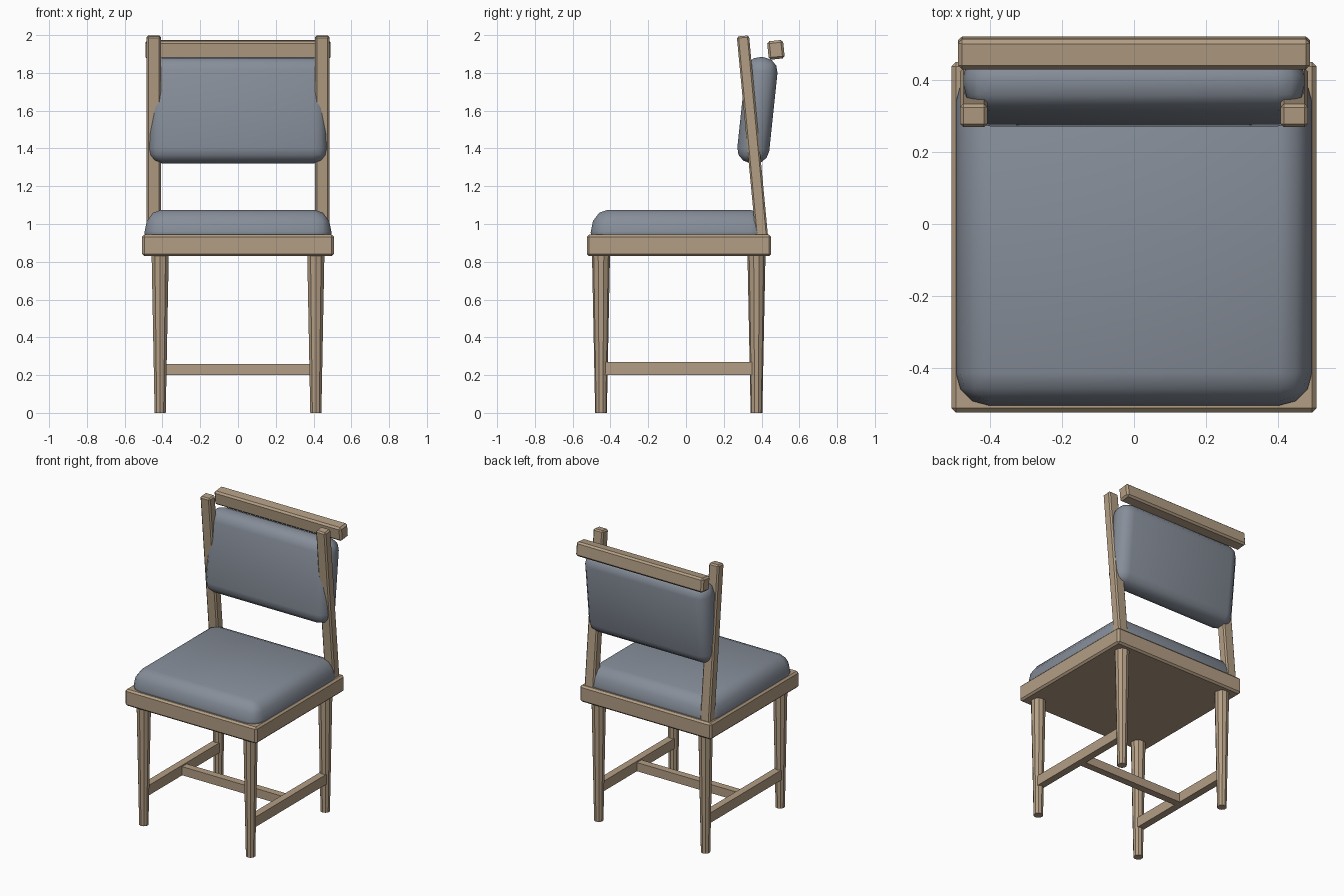
import bpy, bmesh
from math import radians
from mathutils import Matrix

if "Cube" in bpy.data.objects:
    bpy.data.objects.remove(bpy.data.objects["Cube"])


def material(name, rgb):
    m = bpy.data.materials.new(name)
    m.diffuse_color = (*rgb, 1)
    m.use_nodes = True
    m.node_tree.nodes["Principled BSDF"].inputs["Base Color"].default_value = m.diffuse_color
    return m


WOOD = material("wood", (0.45, 0.34, 0.23))
FABRIC = material("fabric", (0.24, 0.27, 0.32))
CY = -0.037  # centre of the seat in y


def finish(bm, name, mat, smooth=False):
    bmesh.ops.recalc_face_normals(bm, faces=bm.faces)
    for f in bm.faces:
        f.smooth = smooth
    me = bpy.data.meshes.new(name)
    bm.to_mesh(me)
    bm.free()
    me.materials.append(mat)
    ob = bpy.data.objects.new(name, me)
    bpy.context.collection.objects.link(ob)
    return ob


def box(name, size, loc, bevel, segments=1, tilt=0, mat=WOOD, z_scale=1, soft=False):
    """Bevelled box, tilted about x; soft boxes are smooth with a centre point per panel."""
    bm = bmesh.new()
    bmesh.ops.create_cube(bm, size=1)
    bmesh.ops.scale(bm, vec=size, verts=bm.verts)
    if bevel:
        bmesh.ops.bevel(bm, geom=bm.edges[:], offset=bevel, segments=segments,
                        profile=0.5, affect='EDGES')
    if soft:
        panels = sorted(bm.faces, key=lambda f: f.calc_area())[-2:]
        bmesh.ops.poke(bm, faces=panels)
    bmesh.ops.scale(bm, vec=(1, 1, z_scale), verts=bm.verts)
    ob = finish(bm, name, mat, soft)
    ob.location = loc
    ob.rotation_euler.x = radians(tilt)
    return ob


def leg(name, x, y):
    bm = bmesh.new()
    bmesh.ops.create_cone(bm, cap_ends=True, segments=10, radius1=0.031, radius2=0.048,
                          depth=0.85, matrix=Matrix.Translation((0, 0, 0.425)))
    finish(bm, name, WOOD).location = (x, y, 0)


# Seat frame and cushion
box("seat_frame", (1.015, 0.975, 0.115), (0, CY, 0.887), 0.012)
box("seat_cushion", (0.99, 0.935, 0.181), (0, CY, 0.955), 0.09, 3,
    mat=FABRIC, z_scale=1.33, soft=True)

# Legs, side stretchers and back posts
for side, s in (("left", -1), ("right", 1)):
    leg("front_leg_" + side, s * 0.412, -0.45)
    leg("back_leg_" + side, s * 0.412, 0.373)
    box("side_stretcher_" + side, (0.05, 0.82, 0.07), (s * 0.412, CY, 0.235), 0)
    box("back_post_" + side, (0.076, 0.065, 1.1), (s * 0.446, 0.353, 1.448), 0.009, tilt=5.4)

# Cross stretcher
box("cross_stretcher", (0.80, 0.05, 0.06), (0, CY, 0.23), 0)

# Top rail and back cushion
box("top_rail", (0.98, 0.085, 0.098), (0, 0.476, 1.922), 0.012, tilt=6)
box("back_cushion", (0.95, 0.17, 0.565), (0, 0.378, 1.602), 0.075, 3,
    tilt=-6, mat=FABRIC, soft=True)
